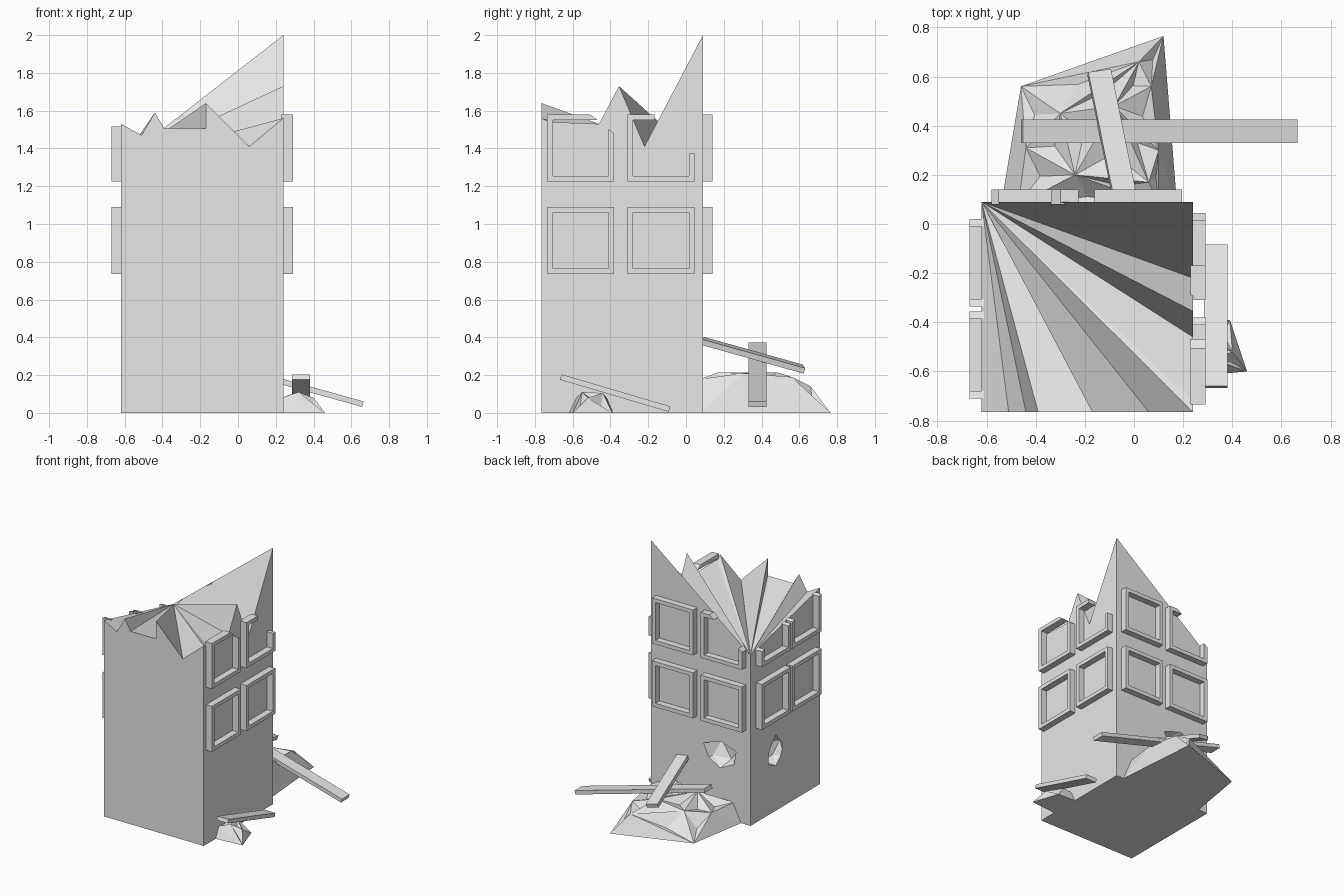
import bpy, bmesh, math, random
from mathutils import Vector, Matrix

random.seed(4)
if bpy.data.objects.get("Cube"):
    bpy.data.objects.remove(bpy.data.objects["Cube"])

concrete = bpy.data.materials.new("pale_concrete")
concrete.use_nodes = True
GREY = (0.8, 0.8, 0.8, 1)
concrete.diffuse_color = GREY
concrete.node_tree.nodes["Principled BSDF"].inputs["Base Color"].default_value = GREY

X0, X1, Y0, Y1 = -0.62, 0.24, -0.765, 0.09


def finish(bm, name):
    bmesh.ops.recalc_face_normals(bm, faces=bm.faces)
    me = bpy.data.meshes.new(name)
    bm.to_mesh(me)
    bm.free()
    me.materials.append(concrete)
    ob = bpy.data.objects.new(name, me)
    bpy.context.scene.collection.objects.link(ob)
    return ob


# Broken tower: four walls, with a roof fanning out from the lowest corner
right_top = [(-0.22, 1.41), (-0.355, 1.73), (-0.46, 1.53), (-0.72, 1.54)]
front_top = [(0.06, 1.41), (-0.17, 1.64), (-0.17, 1.505), (-0.39, 1.505), (-0.44, 1.59), (-0.51, 1.47)]
bm = bmesh.new()
low = bm.verts.new((X0, Y1, 1.33))
back = bm.verts.new((X1, Y1, 2))
side = [bm.verts.new((X1, y, z)) for y, z in right_top]
corner = bm.verts.new((X1, Y0, 1.56))
face = [bm.verts.new((x, Y0, z)) for x, z in front_top]
left = bm.verts.new((X0, Y0, 1.53))
b_low, b_back, b_corner, b_left = [bm.verts.new((v.co.x, v.co.y, 0)) for v in (low, back, corner, left)]
rim = [back, *side, corner, *face, left]
for a, b in zip(rim, rim[1:]):
    bm.faces.new((low, a, b))
bm.faces.new((b_low, b_back, back, low))
bm.faces.new((b_back, b_corner, corner, *reversed(side), back))
bm.faces.new((b_corner, b_left, left, *reversed(face), corner))
bm.faces.new((b_left, b_low, low, left))
bm.faces.new((b_low, b_left, b_corner, b_back))
tower = finish(bm, "tower_walls")


# Jagged shell holes cut into the back and left walls
def crater(centre, size):
    bm = bmesh.new()
    bmesh.ops.create_icosphere(bm, subdivisions=1, radius=1)
    for v in bm.verts:
        r = random.uniform(0.7, 1.2)
        v.co = [c + k * r * s for c, k, s in zip(centre, v.co, size)]
    cutter = finish(bm, "crater_cutter")
    cutter.hide_render = True
    mod = tower.modifiers.new("crater", "BOOLEAN")
    mod.operation = "DIFFERENCE"
    mod.solver = "EXACT"
    mod.object = cutter
    bpy.context.view_layer.objects.active = tower
    bpy.ops.object.modifier_apply(modifier=mod.name)
    bpy.data.objects.remove(cutter)


crater((-0.36, Y1, 0.485), (0.17, 0.1, 0.125))
crater((X0, -0.22, 0.45), (0.1, 0.1, 0.125))


# Window frames: four bars on a wall, shortened or clipped where broken
walls = {
    "right": lambda u, d, z: (X1 + d, u, z),
    "left": lambda u, d, z: (X0 - d, u, z),
    "back": lambda u, d, z: (u, Y1 + d, z),
}
SIZE, BAR = 0.355, 0.03


def frame(wall, u, z, clip=None, top=1.0, far=1.0):
    bm = bmesh.new()
    u2, z2 = u + SIZE, z + SIZE
    bars = [
        (u, u2, z, z + BAR),
        (u, u + BAR, z + BAR, z2 - BAR),
        (u2 - BAR, u2, z + BAR, z + BAR + (SIZE - 2 * BAR) * far),
        (u, u + SIZE * top, z2 - BAR, z2),
    ]
    for a, b, c, e in bars:
        cube = bmesh.ops.create_cube(bm, size=1)["verts"]
        for v in cube:
            v.co = (a if v.co.x < 0 else b, -0.01 if v.co.y < 0 else 0.05, c if v.co.z < 0 else e)
    if clip:
        (ua, za), (ub, zb) = clip
        normal = Vector((za - zb, 0, ub - ua))
        cut = bmesh.ops.bisect_plane(bm, geom=bm.verts[:] + bm.edges[:] + bm.faces[:],
                                     plane_co=(ua, 0, za), plane_no=normal, clear_outer=True)
        edges = [g for g in cut["geom_cut"] if isinstance(g, bmesh.types.BMEdge)]
        bmesh.ops.holes_fill(bm, edges=edges)
    for v in bm.verts:
        v.co = walls[wall](*v.co)
    finish(bm, wall + "_window_frame")


LOWER, UPPER = 0.735, 1.225
columns = {"right": (-0.735, -0.31), "left": (-0.71, -0.335), "back": (-0.58, -0.16)}
for wall, starts in columns.items():
    for u in starts:
        frame(wall, u, LOWER)
frame("right", -0.735, UPPER, clip=((-0.5, 1.575), (-0.38, 1.48)))
frame("right", -0.31, UPPER, top=0.4, far=0.4)
for u in columns["left"]:
    frame("left", u, UPPER, clip=((Y0, 1.53), (Y1, 1.33)))
for u in columns["back"]:
    frame("back", u, UPPER, clip=((X0, 1.33), (X1, 2)))


# Rubble heaps: angular hulls with dented upper facets
def rubble(name, points, dent):
    bm = bmesh.new()
    for p in points:
        bm.verts.new(p)
    hull = bmesh.ops.convex_hull(bm, input=bm.verts[:])
    bmesh.ops.delete(bm, geom=[v for v in hull["geom_interior"] if v.is_valid], context="VERTS")
    bmesh.ops.recalc_face_normals(bm, faces=bm.faces)
    tops = [f for f in bm.faces if f.normal.z > 0.6 and f.calc_area() > dent * 0.1]
    for v in bmesh.ops.poke(bm, faces=tops)["verts"]:
        v.co.z -= dent
    finish(bm, name)


rubble("back_rubble", [
    (-0.54, 0.08, 0), (-0.46, 0.56, 0), (0.12, 0.765, 0), (0.175, 0.08, 0),
    (-0.47, 0.08, 0.14), (-0.44, 0.31, 0.14), (-0.3, 0.45, 0.17), (0.02, 0.66, 0.14),
    (0.07, 0.56, 0.19), (0.1, 0.3, 0.21), (0.06, 0.17, 0.215), (-0.08, 0.48, 0.215),
    (-0.24, 0.2, 0.21), (0.1, 0.08, 0.18)], 0.04)
rubble("right_rubble", [
    (0.23, -0.62, 0), (0.46, -0.6, 0), (0.39, -0.39, 0), (0.23, -0.385, 0),
    (0.23, -0.58, 0.08), (0.32, -0.55, 0.11), (0.4, -0.52, 0.08),
    (0.3, -0.44, 0.105), (0.23, -0.42, 0.08)], 0.025)


# Fallen planks laid between two end points
def plank(name, start, end, roll=0.0):
    p, q = Vector(start), Vector(end)
    along = (q - p).normalized()
    across = along.cross(Vector((0, 0, 1))).normalized()
    up = across.cross(along)
    rot = Matrix((along, across, up)).transposed().to_4x4()
    bm = bmesh.new()
    bmesh.ops.create_cube(bm, size=1)
    for v in bm.verts:
        v.co = (v.co.x * (q - p).length, v.co.y * 0.095, v.co.z * 0.03)
    spin = Matrix.Rotation(roll, 4, "X")
    bm.transform(Matrix.Translation((p + q) / 2) @ rot @ spin)
    finish(bm, name)


plank("right_plank", (0.333, -0.663, 0.19), (0.333, -0.087, 0.02))
plank("long_back_plank", (-0.456, 0.378, 0.358), (0.661, 0.378, 0.046))
plank("short_back_plank", (-0.142, 0.62, 0.232), (-0.03, 0.07, 0.386), math.radians(12))
